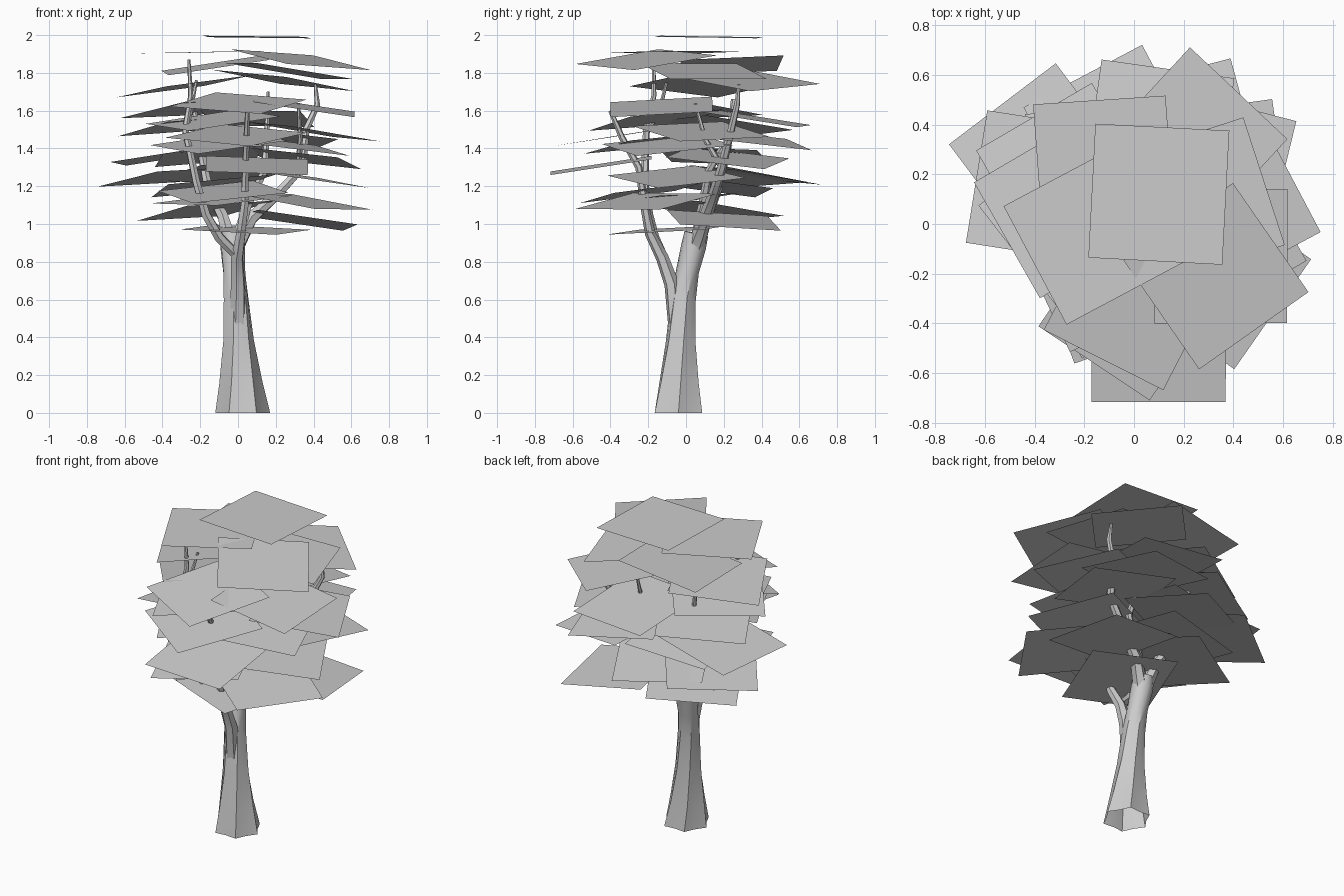
import bpy, bmesh, math
from mathutils import Vector, Matrix

def material(name, rgb):
    m = bpy.data.materials.new(name)
    m.diffuse_color = (*rgb, 1)
    return m

GREY = material("plain_grey", (0.6, 0.6, 0.6))

def finish(name, bm, smooth):
    me = bpy.data.meshes.new(name)
    bm.to_mesh(me)
    bm.free()
    ob = bpy.data.objects.new(name, me)
    bpy.context.collection.objects.link(ob)
    me.materials.append(GREY)
    if smooth:
        bpy.ops.object.select_all(action='DESELECT')
        ob.select_set(True)
        bpy.context.view_layer.objects.active = ob
        bpy.ops.object.shade_smooth_by_angle(angle=math.radians(40))
    return ob

def limb(name, path, sides=6, lobes=0.0):
    """Tapered tube through (x, y, z, radius); lobes flute the lower rings."""
    bm = bmesh.new()
    rings = []
    for i, (x, y, z, r) in enumerate(path):
        a, b = Vector(path[max(i - 1, 0)][:3]), Vector(path[min(i + 1, len(path) - 1)][:3])
        d = Vector((0, 0, 1)) if z == 0 else (b - a).normalized()
        q = Vector((0, 0, 1)).rotation_difference(d)
        flute = lobes * max(0, 1 - z / 0.95)
        ring = []
        for k in range(sides):
            t = math.tau * k / sides + 0.5 * z
            rr = r * (1 + (-flute if k % 2 else flute))
            ring.append(bm.verts.new(Vector((x, y, z)) + q @ Vector((rr * math.cos(t), rr * math.sin(t), 0))))
        rings.append(ring)
    for lo, hi in zip(rings, rings[1:]):
        for k in range(sides):
            n = (k + 1) % sides
            bm.faces.new((lo[k], lo[n], hi[n], hi[k]))
    bm.faces.new(rings[-1])
    return finish(name, bm, True)

# Trunk with flared, fluted foot, open underneath
limb("trunk", [(0.025, -0.04, 0, 0.132), (0.015, -0.037, 0.16, 0.106), (0.003, -0.028, 0.38, 0.078),
               (-0.01, -0.015, 0.6, 0.066), (-0.02, 0.008, 0.75, 0.060), (-0.028, 0.04, 0.88, 0.066),
               (-0.025, 0.055, 0.95, 0.064)], 12, 0.10)

# Front limb leaving the trunk at the fork
limb("front_limb", [(0.0, -0.05, 0.45, 0.045), (0.0, -0.075, 0.68, 0.04), (-0.005, -0.125, 0.82, 0.034),
                    (0.015, -0.19, 0.95, 0.028), (0.035, -0.22, 1.1, 0.023), (0.04, -0.25, 1.3, 0.019),
                    (0.045, -0.34, 1.46, 0.017), (0.05, -0.4, 1.6, 0.012)])
limb("front_left_branch", [(-0.01, -0.13, 0.84, 0.028), (-0.10, -0.17, 0.93, 0.028), (-0.17, -0.2, 1.05, 0.026),
                           (-0.22, -0.22, 1.22, 0.022), (-0.28, -0.21, 1.5, 0.018),
                           (-0.25, -0.17, 1.68, 0.014), (-0.26, -0.17, 1.87, 0.008)])
limb("left_twig", [(-0.28, -0.21, 1.48, 0.015), (-0.25, -0.14, 1.6, 0.012), (-0.22, -0.1, 1.76, 0.008)])

# Back limbs growing from the top of the trunk
limb("right_branch", [(-0.01, 0.05, 0.88, 0.046), (0.07, 0.1, 1.03, 0.036), (0.22, 0.15, 1.17, 0.028),
                      (0.34, 0.19, 1.3, 0.024), (0.36, 0.24, 1.5, 0.02), (0.42, 0.27, 1.63, 0.016),
                      (0.41, 0.28, 1.74, 0.008)])
limb("right_twig", [(0.32, 0.19, 1.3, 0.018), (0.33, 0.1, 1.45, 0.014), (0.32, 0.05, 1.64, 0.008)])
limb("back_left_branch", [(-0.035, 0.05, 0.88, 0.046), (-0.08, 0.11, 1.04, 0.032), (-0.16, 0.17, 1.2, 0.026),
                          (-0.2, 0.22, 1.4, 0.02), (-0.24, 0.25, 1.66, 0.012)])
limb("middle_branch", [(0.0, 0.06, 0.93, 0.034), (0.05, 0.09, 1.1, 0.026), (0.14, 0.12, 1.28, 0.02),
                       (0.15, 0.22, 1.45, 0.016), (0.16, 0.28, 1.7, 0.008)])

# Foliage: flat square sheets, (x, y, z in hundredths, yaw in degrees), drooping
# outward, or towards a heading in degrees where a fifth value is given
SHEETS = [
    (10, 12, 199, -3), (-16, -4, 191, 28), (33, -21, 187, 35), (-12, 23, 184, 4, 200),
    (27, 9, 181, 18), (24, 33, 176, -43, 20), (-28, 7, 173, 30), (0, -31, 164, -27),
    (35, -13, 162, 0), (-25, 3, 161, 38, 140), (10, 36, 156, -8), (-13, -16, 155, 25),
    (-27, 20, 152, 30), (39, 8, 149, 28), (-1, -34, 147, -34), (20, 34, 145, 15),
    (-10, -18, 143, 28), (25, -10, 142, 20), (-37, 15, 136, -9), (33, 22, 135, -14),
    (-15, 20, 136, 5), (10, -45, 131, 0), (33, -5, 125, 30), (-8, 36, 126, 28),
    (-37, 27, 125, 37), (-15, 15, 120, 10), (-8, -22, 117, 20), (34, -21, 112, -35),
    (-8, -10, 113, 40), (-17, 15, 107, 30), (33, 20, 102, 8), (4, -8, 97, -20)]
bm = bmesh.new()
for x, y, z, yaw, *heading in SHEETS:
    c = Vector((x, y, z)) / 100
    out = Vector((c.x, c.y, 0))
    droop = math.radians(9) * min(1, out.length / 0.2) * (0.15 if z > 190 else 1)
    if heading:
        a = math.radians(heading[0])
        out = Vector((math.cos(a), math.sin(a), 0))
    normal = out.normalized() * math.sin(droop) + Vector((0, 0, math.cos(droop)))
    tilt = Vector((0, 0, 1)).rotation_difference(normal).to_matrix().to_4x4()
    bmesh.ops.create_grid(bm, x_segments=1, y_segments=1, size=0.27,
                          matrix=Matrix.Translation(c) @ tilt @ Matrix.Rotation(math.radians(yaw), 4, 'Z'))
finish("foliage", bm, False)
